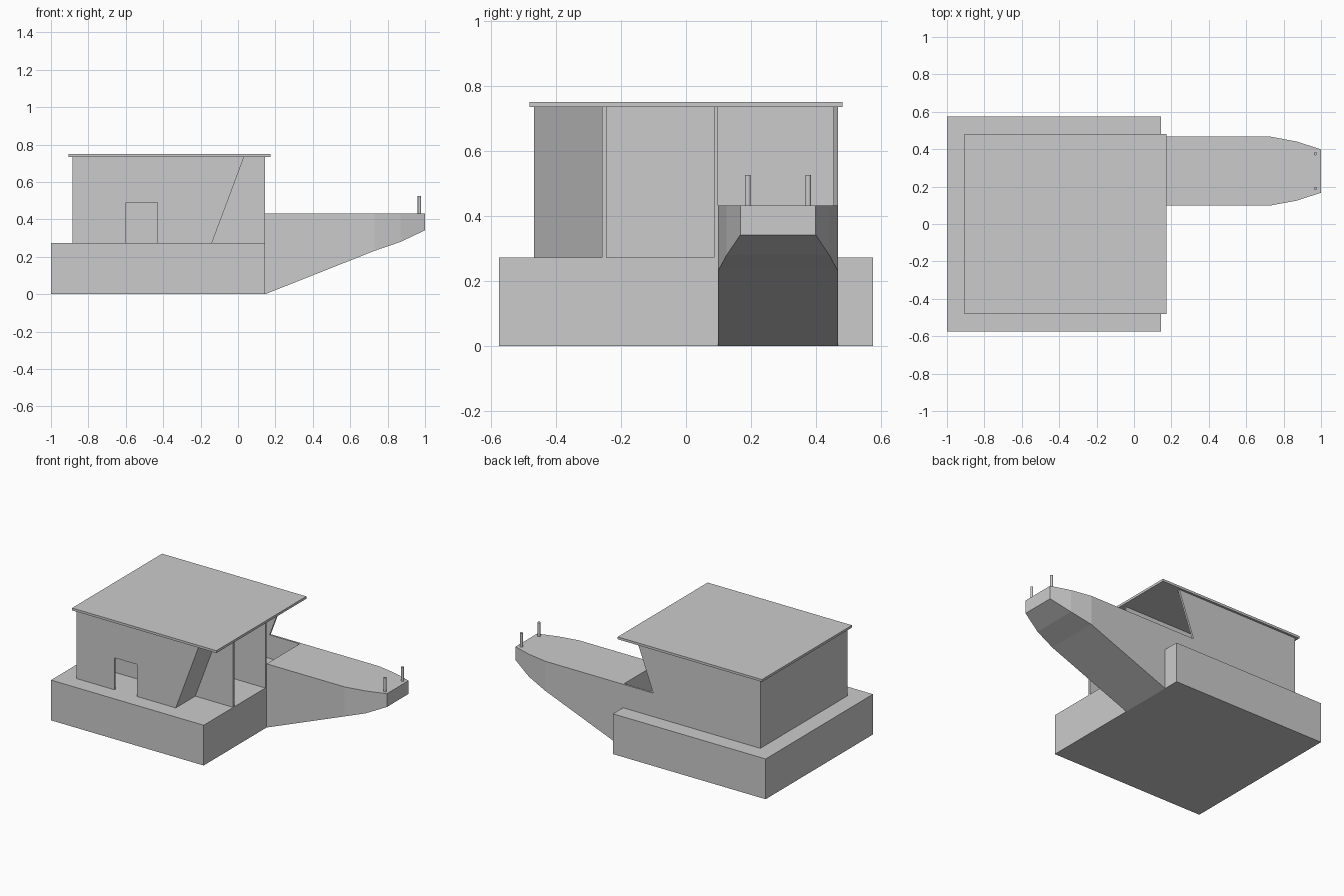
import bpy, bmesh
from mathutils import Vector

if "Cube" in bpy.data.objects:
    bpy.data.objects.remove(bpy.data.objects["Cube"])


def finish(bm, name):
    bmesh.ops.recalc_face_normals(bm, faces=bm.faces)
    me = bpy.data.meshes.new(name)
    bm.to_mesh(me)
    bm.free()
    ob = bpy.data.objects.new(name, me)
    bpy.context.collection.objects.link(ob)
    return ob


def plate(name, outline, y0, y1):
    """Extrude an x-z outline from y0 to y1."""
    bm = bmesh.new()
    face = bm.faces.new([bm.verts.new((x, y0, z)) for x, z in outline])
    ext = bmesh.ops.extrude_face_region(bm, geom=[face])
    verts = [g for g in ext["geom"] if isinstance(g, bmesh.types.BMVert)]
    bmesh.ops.translate(bm, verts=verts, vec=Vector((0, y1 - y0, 0)))
    return finish(bm, name)


def box(name, x0, x1, y0, y1, z0, z1):
    return plate(name, [(x0, z0), (x1, z0), (x1, z1), (x0, z1)], y0, y1)


FLOOR, DECK, TOP = 0.273, 0.432, 0.735
BACK, FRONT = -0.885, 0.145      # cabin ends
SIDE, T = 0.467, 0.013           # cabin half width, wall thickness

# Base and roof
box("base", -1, FRONT, -0.575, 0.575, 0, FLOOR)
box("roof", -0.907, 0.175, -0.482, 0.482, TOP, 0.751)

# Front wall with doorway and slanted end
plate("front_wall", [(BACK, FLOOR), (-0.6, FLOOR), (-0.6, 0.49), (-0.43, 0.49),
                     (-0.43, FLOOR), (-0.14, FLOOR), (0.033, TOP), (BACK, TOP)],
      -SIDE, -SIDE + T)

# Rear side wall with slanted opening above deck level
plate("rear_side_wall", [(BACK, FLOOR), (FRONT, FLOOR), (FRONT, DECK),
                         (-0.081, DECK), (0.033, TOP), (BACK, TOP)], SIDE - T, SIDE)

# End wall, partitions and slanted panel closing the front room
box("end_wall", BACK, BACK + T, -SIDE, SIDE, FLOOR, TOP)
for name, y in (("front_partition", -0.258), ("rear_partition", 0.086)):
    box(name, BACK, FRONT, y, y + T, FLOOR, TOP)
plate("slanted_panel", [(-0.154, FLOOR), (-0.14, FLOOR), (0.033, TOP), (0.019, TOP)],
      -SIDE, -0.258)

# Projecting bow: lofted sections (x, half width, bottom z)
bm = bmesh.new()
MID = 0.283
rings = []
for x, w, zb in ((FRONT, 0.184, 0), (0.73, 0.184, 0.232), (0.87, 0.158, 0.28), (1, 0.116, 0.342)):
    rings.append([bm.verts.new((x, MID + s * w, z))
                  for s, z in ((-1, zb), (1, zb), (1, DECK), (-1, DECK))])
for a, b in zip(rings, rings[1:]):
    for i in range(4):
        j = (i + 1) % 4
        bm.faces.new((a[i], a[j], b[j], b[i]))
bm.faces.new(rings[0])
bm.faces.new(rings[-1])
finish(bm, "bow")

# Mooring posts
for name, y in (("post_near", MID - 0.093), ("post_far", MID + 0.093)):
    bpy.ops.mesh.primitive_cylinder_add(vertices=16, radius=0.009, depth=0.1,
                                        location=(0.97, y, 0.476))
    bpy.context.object.name = name
    bpy.ops.object.shade_smooth_by_angle()
